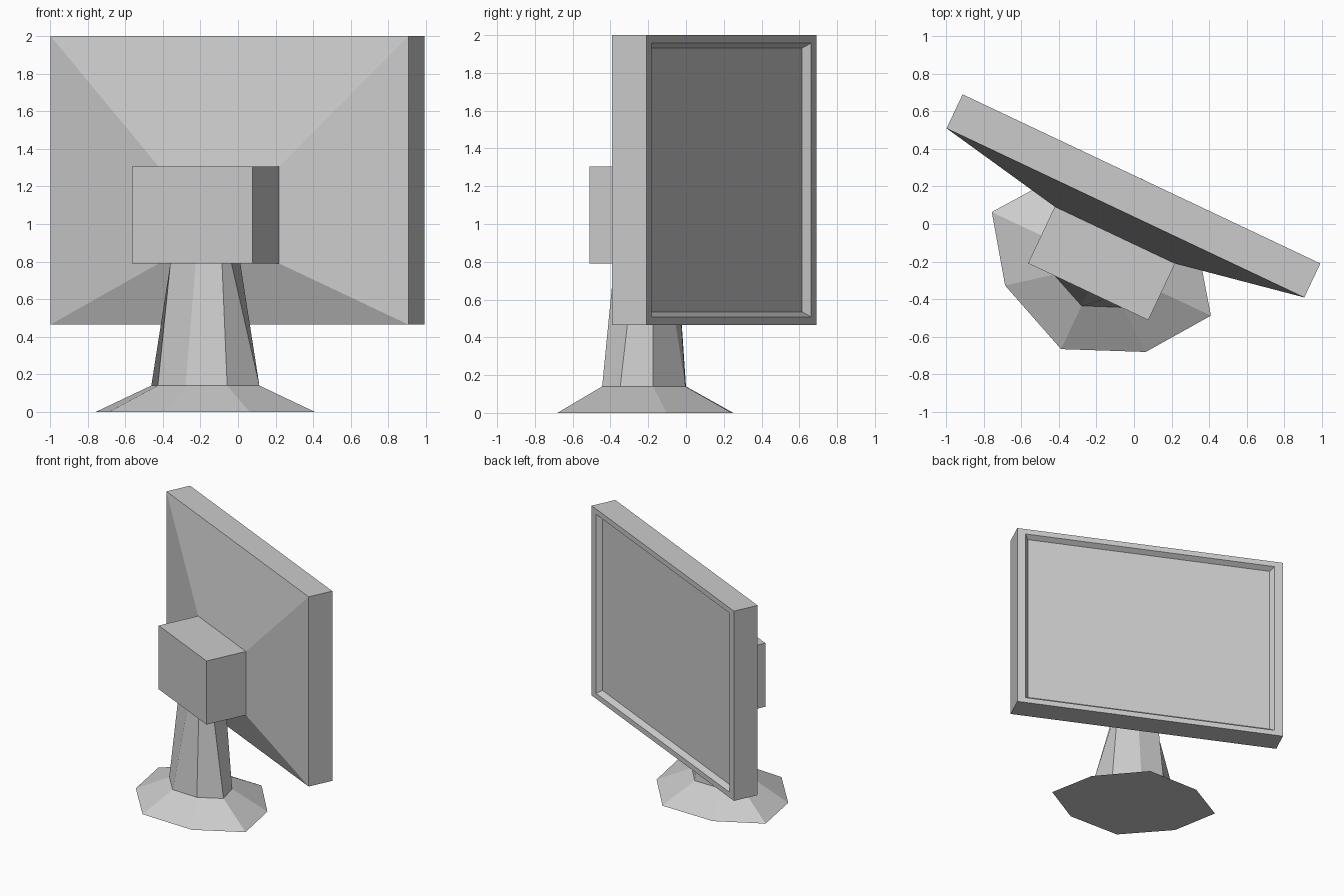
import bpy, bmesh, math
from mathutils import Matrix

if "Cube" in bpy.data.objects:
    bpy.data.objects.remove(bpy.data.objects["Cube"])

# Everything is built square-on, then turned about z
TURN = Matrix.Rotation(math.radians(-25.3), 4, 'Z') @ Matrix.Translation((-0.0665, 0, 0))


def loft(name, rings):
    """Skin a stack of equal-sized point rings and cap both ends."""
    bm = bmesh.new()
    rows = [[bm.verts.new(p) for p in ring] for ring in rings]
    n = len(rows[0])
    for a, b in zip(rows, rows[1:]):
        for i in range(n):
            j = (i + 1) % n
            bm.faces.new((a[i], a[j], b[j], b[i]))
    bm.faces.new(rows[0][::-1])
    bm.faces.new(rows[-1])
    bmesh.ops.recalc_face_normals(bm, faces=bm.faces)
    bm.transform(TURN)
    mesh = bpy.data.meshes.new(name)
    bm.to_mesh(mesh)
    bm.free()
    obj = bpy.data.objects.new(name, mesh)
    bpy.context.collection.objects.link(obj)
    return obj


def upright(hw, z0, z1, y):
    """Rectangle standing in the xz plane."""
    return [(-hw, y, z0), (hw, y, z0), (hw, y, z1), (-hw, y, z1)]


def octagon(w, wd, front, front_d, mid, back_d, back, z):
    """Eight-point ring, mirrored in x, from front to back."""
    side = [(wd, front_d), (w, mid), (wd, back_d)]
    pts = [(0, front)] + side + [(0, back)] + [(-x, y) for x, y in reversed(side)]
    return [(x, y, z) for x, y in pts]


# Screen housing: tapered back, rim, bezel and sunken screen
loft("screen_housing", [
    upright(0.354, 0.79, 1.305, -0.097),
    upright(1.053, 0.465, 2.0, 0.034),
    upright(1.053, 0.465, 2.0, 0.234),
    upright(0.988, 0.508, 1.957, 0.234),
    upright(0.958, 0.535, 1.932, 0.196),
])

# Mounting box behind the screen
loft("mount_box", [
    upright(0.354, 0.79, 1.305, -0.43),
    upright(0.354, 0.79, 1.305, -0.097),
])

# Stand: flared foot rising into a neck with a squared top
loft("stand", [
    octagon(0.645, 0.414, -0.768, -0.589, -0.266, 0.050, 0.237, 0.0),
    octagon(0.318, 0.204, -0.513, -0.426, -0.266, -0.128, -0.035, 0.14),
    octagon(0.152, 0.152, -0.385, -0.38, -0.262, -0.152, -0.148, 0.79),
])
